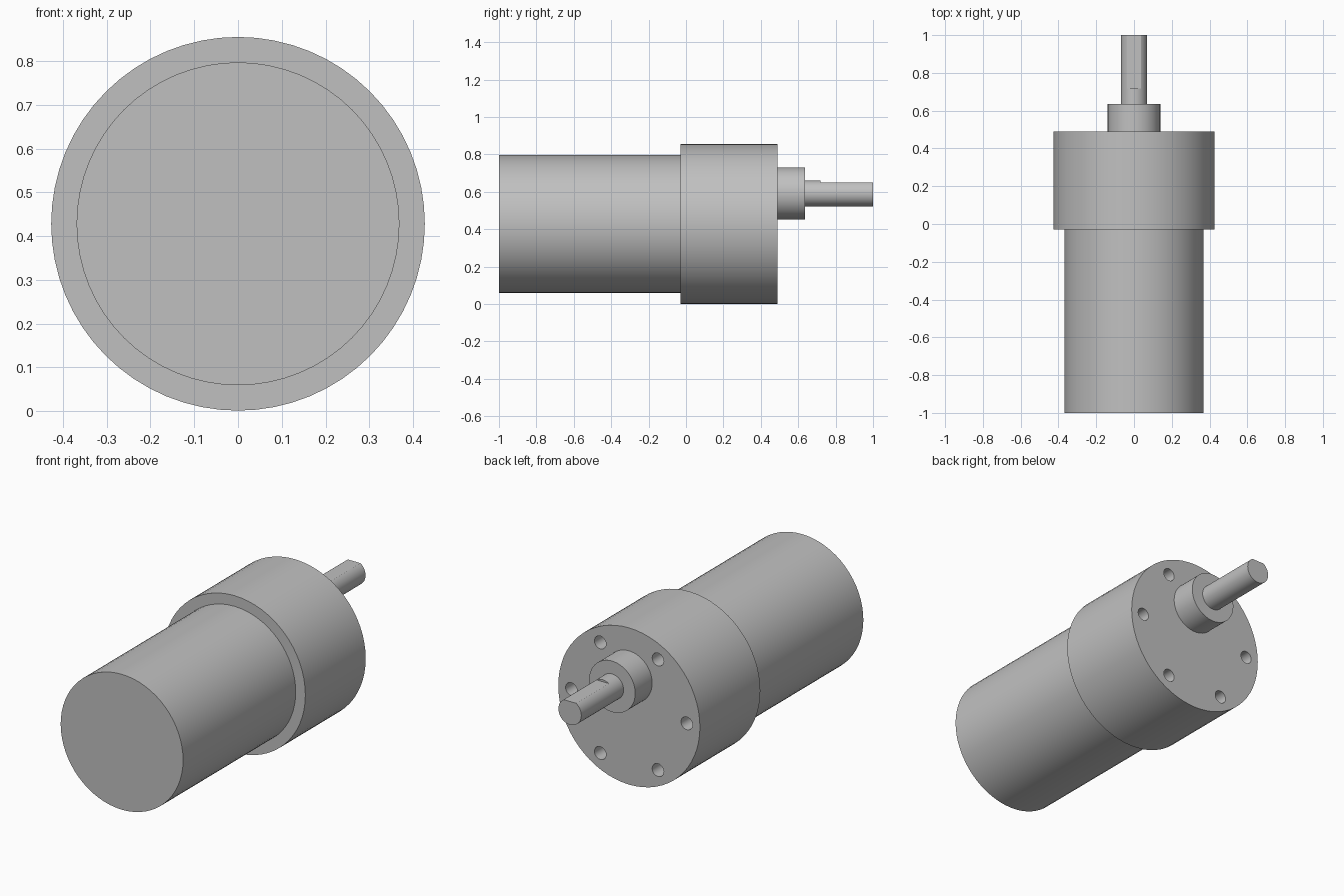
import bpy
import math

if "Cube" in bpy.data.objects:
    bpy.data.objects.remove(bpy.data.objects["Cube"], do_unlink=True)

AXIS_Z = 0.428           # centre line of motor and gearbox
SHAFT_Z = 0.591          # offset centre line of the output shaft
FACE_Y = 0.49            # mounting face of the gearbox

steel = bpy.data.materials.new("grey_steel")
steel.use_nodes = True
grey = (0.53, 0.53, 0.53, 1)
steel.diffuse_color = grey
steel.node_tree.nodes["Principled BSDF"].inputs["Base Color"].default_value = grey


def cylinder(name, radius, y0, y1, z, x=0.0, sides=64):
    """Cylinder lying along y from y0 to y1."""
    bpy.ops.mesh.primitive_cylinder_add(
        vertices=sides, radius=radius, depth=y1 - y0,
        location=(x, (y0 + y1) / 2, z), rotation=(math.pi / 2, 0, 0))
    ob = bpy.context.object
    ob.name = name
    ob.data.materials.append(steel)
    return ob


def cut(ob, cutter):
    """Subtract cutter from ob, then discard it."""
    mod = ob.modifiers.new("cut", 'BOOLEAN')
    mod.operation = 'DIFFERENCE'
    mod.solver = 'EXACT'
    mod.object = cutter
    bpy.context.view_layer.objects.active = ob
    bpy.ops.object.modifier_apply(modifier=mod.name)
    bpy.data.objects.remove(cutter, do_unlink=True)


# Motor can, gearbox, shaft boss and shaft
motor = cylinder("motor_can", 0.369, -1.0, -0.03, AXIS_Z)
gearbox = cylinder("gearbox", 0.427, -0.03, FACE_Y, AXIS_Z)
boss = cylinder("shaft_boss", 0.139, FACE_Y, 0.636, SHAFT_Z)
shaft = cylinder("output_shaft", 0.069, 0.636, 1.0, SHAFT_Z, sides=48)

# Ring of six blind mounting holes
for i in range(6):
    a = i * math.pi / 3
    hole = cylinder("hole_cutter", 0.035, FACE_Y - 0.1, FACE_Y + 0.05,
                    AXIS_Z + 0.348 * math.sin(a), 0.348 * math.cos(a), 24)
    cut(gearbox, hole)

# Flat on top of the shaft, running to its tip
bpy.ops.mesh.primitive_cube_add(size=0.4, location=(0, 0.718 + 0.2, SHAFT_Z + 0.058 + 0.2))
flat = bpy.context.object
flat.data.materials.append(steel)
cut(shaft, flat)

# Smooth round sides with crisp rims
for ob in (motor, gearbox, boss, shaft):
    bpy.ops.object.select_all(action='DESELECT')
    ob.select_set(True)
    bpy.context.view_layer.objects.active = ob
    bpy.ops.object.shade_smooth_by_angle(angle=math.radians(25))
